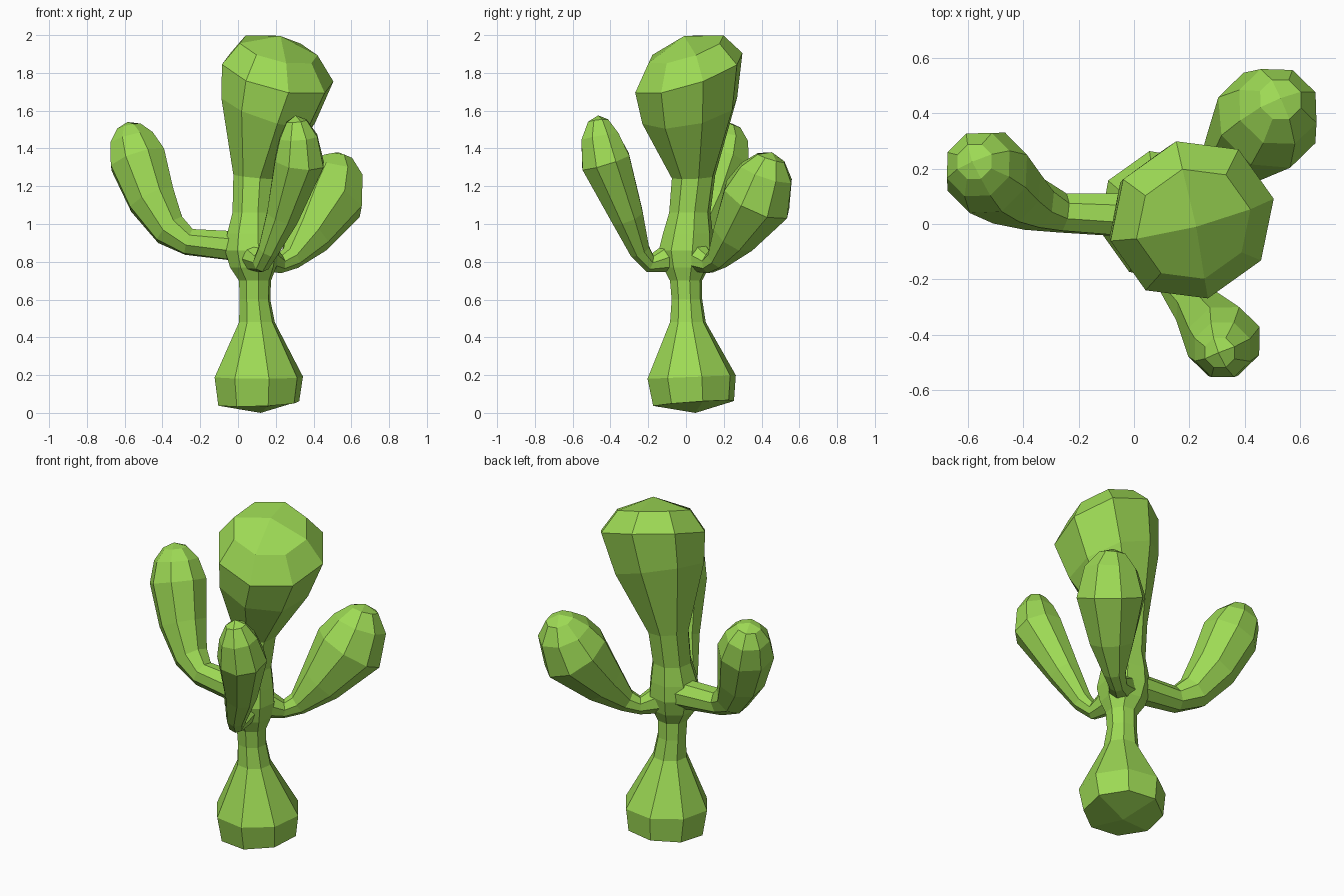
import bpy, bmesh, math
from mathutils import Vector

SIDES = 8
green = bpy.data.materials.new("cactus_green")
green.diffuse_color = (0.34, 0.70, 0.09, 1)


def cap(bm, ring, point, flip):
    """Close an 8-sided ring with four quads that meet in one point."""
    c = bm.verts.new(point)
    for i in range(0, SIDES, 2):
        f = [c, ring[i], ring[i + 1], ring[(i + 2) % SIDES]]
        bm.faces.new(f[::-1] if flip else f)


def stalk(name, rings, start, tip, phase):
    """Loft rings of (x, y, z, radius[, normal]) and cap both ends."""
    bm = bmesh.new()
    pts = [Vector(r[:3]) for r in rings]
    loops = []
    for i, r in enumerate(rings):
        a, b = pts[max(i - 1, 0)], pts[min(i + 1, len(pts) - 1)]
        if 0 < i < len(pts) - 1:
            n = (pts[i] - a).normalized() + (b - pts[i]).normalized()
        else:
            n = b - a
        if len(r) > 4:
            n = Vector(r[4])
        q = Vector((0, 0, 1)).rotation_difference(n.normalized())
        loop = []
        for k in range(SIDES):
            t = math.radians(phase) + k * math.tau / SIDES
            loop.append(bm.verts.new(pts[i] + q @ Vector((r[3] * math.cos(t), r[3] * math.sin(t), 0))))
        loops.append(loop)
    for lo, hi in zip(loops, loops[1:]):
        for k in range(SIDES):
            j = (k + 1) % SIDES
            bm.faces.new((lo[k], lo[j], hi[j], hi[k]))
    cap(bm, loops[0], start, True)
    cap(bm, loops[-1], tip, False)
    bmesh.ops.recalc_face_normals(bm, faces=bm.faces)
    mesh = bpy.data.meshes.new(name)
    bm.to_mesh(mesh)
    bm.free()
    mesh.materials.append(green)
    obj = bpy.data.objects.new(name, mesh)
    bpy.context.collection.objects.link(obj)
    return obj


# Trunk: wide foot, narrow neck, swollen joint, big leaning head
lean = (0.22, -0.30, 0.93)
stalk("trunk", [
    (0.11, 0.04, 0.05, 0.22, (-0.04, -0.07, 1)),
    (0.11, 0.03, 0.19, 0.24, (0, -0.04, 1)),
    (0.10, 0.01, 0.48, 0.097, (0, 0, 1)),
    (0.09, 0.005, 0.60, 0.083, (0, 0, 1)),
    (0.09, 0.00, 0.70, 0.087, (0, 0, 1)),
    (0.08, 0.00, 0.77, 0.125, (0, 0, 1)),
    (0.075, 0.00, 0.86, 0.148, (0, 0, 1)),
    (0.075, 0.01, 0.95, 0.135, (0, 0, 1)),
    (0.08, 0.02, 1.06, 0.112, (0, 0, 1)),
    (0.09, 0.04, 1.25, 0.118, (0.1, -0.05, 1)),
    (0.16, 0.02, 1.60, 0.265, (0.30, -0.20, 0.93)),
    (0.21, 0.015, 1.80, 0.308, lean),
    (0.215, 0.00, 1.925, 0.215, lean),
], (0.12, 0.05, 0.0), (0.225, -0.01, 1.995), 13)

# Left arm: level tube, elbow, then a rising club
stalk("left_arm", [
    (0.03, 0.03, 0.88, 0.085),
    (-0.26, 0.04, 0.905, 0.074),
    (-0.36, 0.07, 0.97, 0.098),
    (-0.455, 0.125, 1.13, 0.135),
    (-0.53, 0.185, 1.34, 0.16),
    (-0.563, 0.215, 1.45, 0.125),
    (-0.577, 0.225, 1.515, 0.068),
], (0.06, 0.03, 0.88), (-0.585, 0.225, 1.54), 22.5)

# Front arm: short flared root and a slim club
stalk("front_arm", [
    (0.08, -0.03, 0.84, 0.10),
    (0.125, -0.195, 0.795, 0.05),
    (0.16, -0.245, 0.86, 0.058),
    (0.235, -0.31, 1.04, 0.092),
    (0.325, -0.425, 1.33, 0.14),
    (0.32, -0.455, 1.46, 0.108),
    (0.31, -0.465, 1.545, 0.058),
], (0.08, 0.0, 0.84), (0.305, -0.465, 1.575), 22.5)

# Back right arm: short flared root and a fat club
stalk("back_right_arm", [
    (0.09, 0.02, 0.85, 0.105),
    (0.22, 0.125, 0.79, 0.052),
    (0.28, 0.17, 0.82, 0.065),
    (0.37, 0.255, 0.94, 0.128),
    (0.48, 0.375, 1.13, 0.197),
    (0.52, 0.425, 1.27, 0.152),
    (0.53, 0.45, 1.35, 0.08),
], (0.08, 0.0, 0.85), (0.53, 0.455, 1.38), 22.5)
